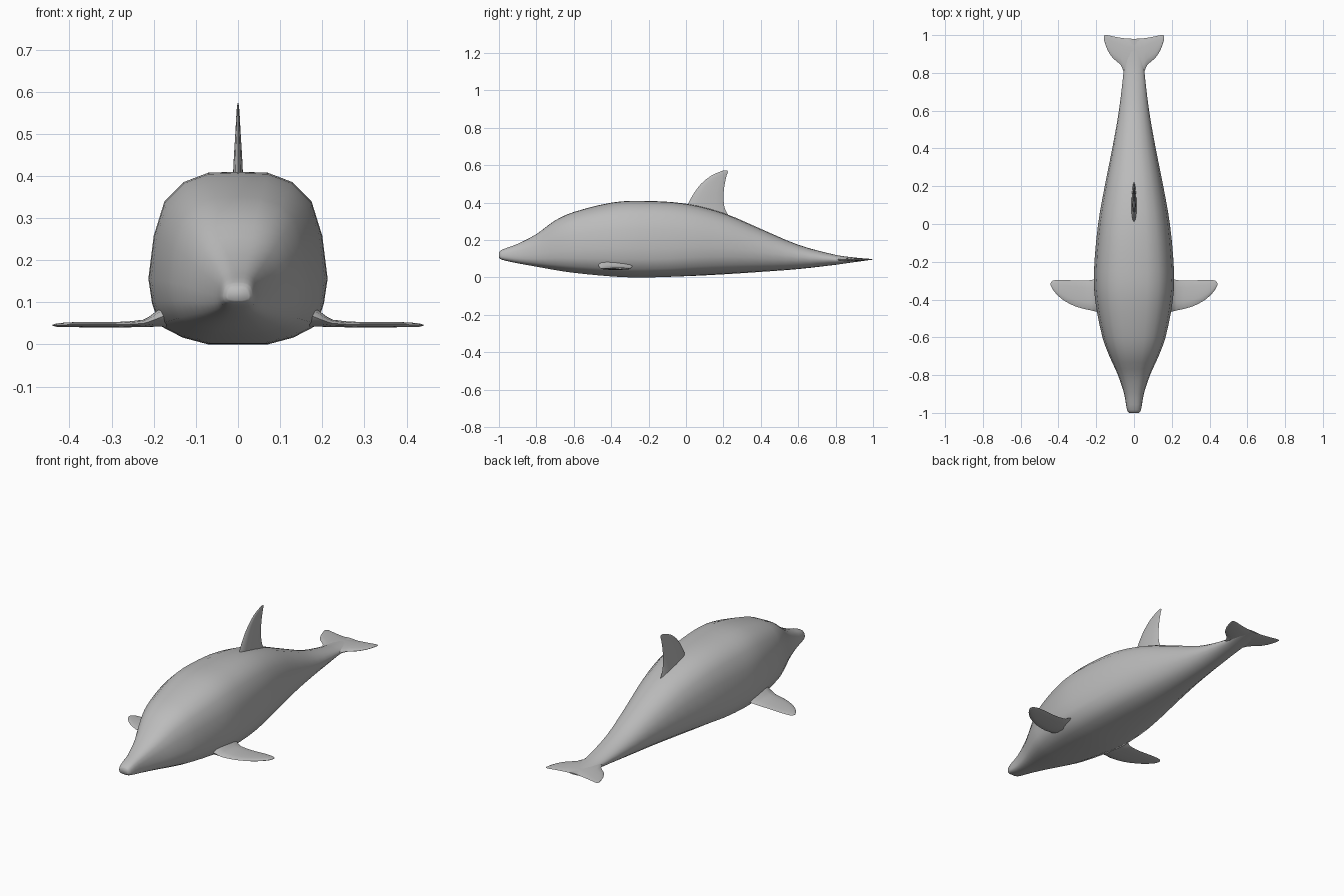
import bpy
import bmesh
import math
from mathutils import Vector

default_cube = bpy.data.objects.get("Cube")
if default_cube:
    bpy.data.objects.remove(default_cube, do_unlink=True)

# Single skin colour
GREY = (0.5, 0.5, 0.5, 1.0)
skin = bpy.data.materials.new("Grey skin")
skin.use_nodes = True
skin.diffuse_color = GREY
skin.node_tree.nodes["Principled BSDF"].inputs["Base Color"].default_value = GREY
skin.node_tree.nodes["Principled BSDF"].inputs["Roughness"].default_value = 0.6


def refine(rows, steps):
    """Insert smoothly interpolated rows between the given key rows."""
    keys = [Vector(row) for row in rows]
    last = len(keys) - 1

    def slope(i):
        before, after = keys[max(i - 1, 0)], keys[min(i + 1, last)]
        return (after - before) / (after[0] - before[0])

    result = []
    for i in range(last):
        start, end = keys[i], keys[i + 1]
        gap = end[0] - start[0]
        for s in range(steps):
            t = s / steps
            ease = t * t * (3 - 2 * t)
            row = start.lerp(end, ease)
            row += slope(i) * gap * t * (1 - t) ** 2
            row -= slope(i + 1) * gap * t * t * (1 - t)
            result.append(row)
    result.append(keys[-1])
    return result


def loft(name, rings, cap_start=True, mirror=False):
    """Skin a row of closed rings, cap the ends and shade smoothly."""
    bm = bmesh.new()
    loops = [[bm.verts.new(point) for point in ring] for ring in rings]
    count = len(loops[0])
    for near, far in zip(loops, loops[1:]):
        for i in range(count):
            j = (i + 1) % count
            bm.faces.new((near[i], near[j], far[j], far[i]))
    if cap_start:
        bm.faces.new(loops[0])
    bm.faces.new(loops[-1])
    bmesh.ops.recalc_face_normals(bm, faces=bm.faces)
    mesh = bpy.data.meshes.new(name)
    bm.to_mesh(mesh)
    bm.free()
    mesh.materials.append(skin)
    obj = bpy.data.objects.new(name, mesh)
    bpy.context.collection.objects.link(obj)
    if mirror:
        modifier = obj.modifiers.new("Mirror", 'MIRROR')
        modifier.use_axis[0] = True
    bpy.ops.object.select_all(action='DESELECT')
    bpy.context.view_layer.objects.active = obj
    obj.select_set(True)
    bpy.ops.object.shade_smooth_by_angle(angle=math.radians(60))
    return obj


def fin_section(lead, trail, half_thickness, sides=12):
    """Teardrop section as (chord position, thickness offset) pairs."""
    points = []
    for i in range(sides):
        angle = math.tau * i / sides
        along = (1 - math.cos(angle)) / 2
        taper = 1 - along * 0.4
        points.append((lead + (trail - lead) * along,
                       half_thickness * math.sin(angle) * taper))
    return points


# Body: half of the chest section, from spine to belly, as (width, height)
CHEST = [(0, 1), (.33, .995), (.61, .94), (.82, .83), (.94, .63), (1, .38),
         (.96, .24), (.88, .11), (.62, .04), (.33, 0), (0, 0)]

# Body stations: y, half width, belly height, back height
STATIONS = [(-1, .026, .105, .135), (-.985, .037, .095, .148),
            (-.9, .052, .076, .18), (-.8, .085, .058, .232),
            (-.7, .13, .04, .305), (-.6, .167, .025, .35),
            (-.4, .206, .006, .4), (-.25, .212, 0, .41),
            (0, .19, .007, .395), (.2, .155, .017, .345),
            (.4, .115, .03, .26), (.6, .08, .045, .175),
            (.8, .056, .068, .121), (.9, .05, .082, .107),
            (.98, .03, .093, .1)]


def body_ring(y, half_width, belly, back):
    """The boxy chest section becomes an oval toward the tail."""
    roundness = min(max((y + .1) / .7, 0), 1)
    half = []
    for i, (width, height) in enumerate(CHEST):
        angle = math.pi * i / (len(CHEST) - 1)
        width += (math.sin(angle) - width) * roundness
        height += ((1 + math.cos(angle)) / 2 - height) * roundness
        half.append((half_width * width, y, belly + (back - belly) * height))
    other = [(-x, yy, z) for x, yy, z in half[-2:0:-1]]
    return half + other


loft("body", [body_ring(*row) for row in refine(STATIONS, 3)])

# Dorsal fin: height, leading y, trailing y, half thickness
DORSAL = [(.32, -.01, .235, .02), (.36, 0, .211, .018), (.4, .014, .202, .015),
          (.45, .042, .201, .012), (.5, .08, .207, .008),
          (.545, .135, .217, .005), (.565, .18, .224, .003),
          (.573, .203, .22, .001)]
loft("dorsal_fin", [[(side, y, z) for y, side in fin_section(lead, trail, half)]
                    for z, lead, trail, half in refine(DORSAL, 2)])

# Flippers: x, leading y, trailing y, half thickness, middle height
FLIPPER = [(.17, -.47, -.28, .035, .07), (.198, -.465, -.287, .021, .059),
           (.225, -.458, -.297, .011, .05), (.3, -.44, -.3, .008, .047),
           (.36, -.412, -.296, .008, .047), (.4, -.382, -.296, .007, .047),
           (.43, -.347, -.3, .005, .046), (.441, -.325, -.312, .001, .046)]
loft("flippers", [[(x, y, middle + side)
                   for y, side in fin_section(lead, trail, half)]
                  for x, lead, trail, half, middle in refine(FLIPPER, 2)],
     mirror=True)

# Tail flukes: x, leading y, trailing y, half thickness
FLUKE = [(0, .78, .98, .014), (.05, .8, .983, .012), (.07, .842, .986, .01),
         (.11, .876, .993, .007), (.14, .92, 1, .005), (.155, .962, 1, .003),
         (.16, .982, .994, .001)]
loft("tail_flukes", [[(x, y, .096 + side)
                      for y, side in fin_section(lead, trail, half)]
                     for x, lead, trail, half in refine(FLUKE, 2)],
     cap_start=False, mirror=True)
